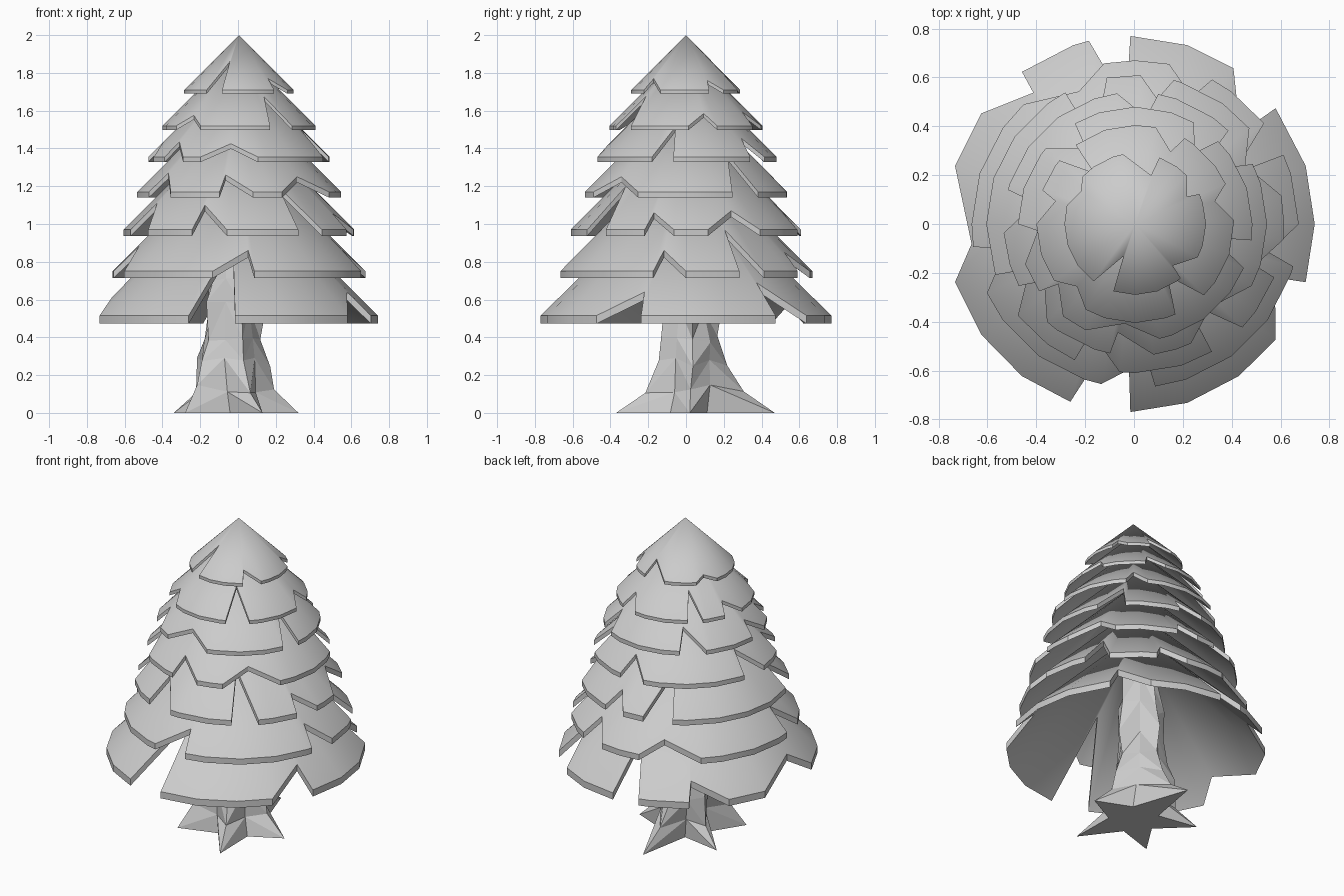
import bpy, bmesh, math, random
from math import radians, cos, sin

if "Cube" in bpy.data.objects:
    bpy.data.objects.remove(bpy.data.objects["Cube"])

random.seed(4)


def make_object(name, bm, smooth):
    bmesh.ops.recalc_face_normals(bm, faces=bm.faces)
    mesh = bpy.data.meshes.new(name)
    bm.to_mesh(mesh)
    bm.free()
    ob = bpy.data.objects.new(name, mesh)
    bpy.context.collection.objects.link(ob)
    if smooth:
        bpy.ops.object.select_all(action='DESELECT')
        ob.select_set(True)
        bpy.context.view_layer.objects.active = ob
        bpy.ops.object.shade_smooth_by_angle(angle=radians(30))
    return ob


def branch_tier(name, radius, top_z, thick, notches, sy=1.0, cx=0.005):
    """Conical shell; each notch is (start angle, tip angle, end angle, tip radius)."""
    rim = [(a, radius) for a in range(-180, 180, 18)
           if not any(n[0] - 3 < a + t < n[2] + 3 for n in notches for t in (0, 360))]
    for a0, at, a1, r in notches:
        rim += [(a0, radius), (at, r), (a1, radius)]
    rim.sort(key=lambda p: p[0] % 360)
    bm = bmesh.new()
    apex_z = top_z + radius
    loops = []
    for dz in (0, -thick):
        apex = bm.verts.new((cx, 0, apex_z + dz))
        ring = [bm.verts.new((cx + r * cos(radians(a)), sy * r * sin(radians(a)),
                              apex_z - r + dz)) for a, r in rim]
        loops.append(ring)
        for i in range(len(ring)):
            bm.faces.new((apex, ring[i - 1], ring[i]))
    upper, lower = loops
    for i in range(len(upper)):
        bm.faces.new((upper[i - 1], upper[i], lower[i], lower[i - 1]))
    return make_object(name, bm, True)


# Seven overlapping branch tiers, top to bottom
branch_tier("branch_tier_1", 0.29, 1.71, 0.02,
            [(-126, -110, -108, .14), (-50, -48, -28, .23), (25, 28, 43, .24),
             (70, 72, 100, .21), (138, 149, 165, .26)])
branch_tier("branch_tier_2", 0.405, 1.52, 0.022,
            [(-145, -133, -120, .35), (-66, -58, -46, .25), (2, 16, 24, .34),
             (60, 64, 78, .33), (127, 129, 140, .27), (160, 164, 180, .34)])
branch_tier("branch_tier_3", 0.48, 1.355, 0.027,
            [(-145, -142, -128, .40), (-115, -96, -78, .41), (-22, -10, -8, .32),
             (45, 50, 60, .38), (121, 123, 140, .37), (180, 184, 200, .40)])
branch_tier("branch_tier_4", 0.54, 1.17, 0.03,
            [(-152, -148, -132, .44), (-101, -99, -82, .45), (-65, -48, -28, .46),
             (27, 40, 45, .34), (80, 84, 98, .44), (165, 168, 184, .42)])
branch_tier("branch_tier_5", 0.61, 0.97, 0.033,
            [(-160, -157, -142, .47), (-114, -112, -96, .48), (-59, -57, -44, .38),
             (-21, -19, -6, .52), (11, 28, 40, .51), (75, 80, 88, .52), (101, 116, 118, .38)])
branch_tier("branch_tier_6", 0.67, 0.75, 0.037,
            [(-172, -169, -155, .54), (-102, -85, -83, .56), (-15, -12, 0, .56),
             (25, 27, 38, .45), (62, 66, 78, .57), (101, 113, 133, .59)])
branch_tier("branch_tier_7", 0.755, 0.515, 0.043,
            [(-109, -92, -90, .36), (-38, -20, -18, .63), (38, 39, 56, .58),
             (90, 92, 103, .48), (126, 127, 144, .66), (162, 187, 198, .655)],
            sy=1.02, cx=-0.015)

# Gnarled trunk: five root tips flaring out of a faceted column
tips = [(.13, -.37), (.32, .02), (-.02, .47), (-.34, .17), (-.28, -.22)]
polar = [(math.atan2(y, x), math.hypot(x, y)) for x, y in tips]
levels = [(0.0, 1.0, .17), (.13, .36, .155), (.27, .08, .15),
          (.40, 0, .145), (.56, 0, .135), (.72, 0, .13), (.95, 0, .10)]
bm = bmesh.new()
rings = []
for k, (z, flare, base) in enumerate(levels):
    ring = []
    for i, (a, r) in enumerate(polar):
        nxt = polar[(i + 1) % 5][0]
        mid = a + ((nxt - a) % math.tau) / 2
        for ang, rad in ((a, base + .02 + flare * (r - base - .02)), (mid, base - .02)):
            j = random.uniform(-.025, .025) if k else 0
            dz = random.uniform(-.03, .03) if 0 < k < 6 else 0
            shift = 0.03 * min(1, z / .27)
            ring.append(bm.verts.new(((rad + j) * cos(ang) - shift,
                                      (rad + j) * sin(ang) + shift * .8, z + dz)))
    rings.append(ring)
for low, up in zip(rings, rings[1:]):
    for i in range(10):
        a, b, c, d = low[i - 1], low[i], up[i], up[i - 1]
        tris = ((a, b, c), (a, c, d)) if i % 2 else ((a, b, d), (b, c, d))
        for t in tris:
            bm.faces.new(t)
bm.faces.new(rings[0][::-1])
bm.faces.new(rings[-1])
make_object("trunk", bm, False)
